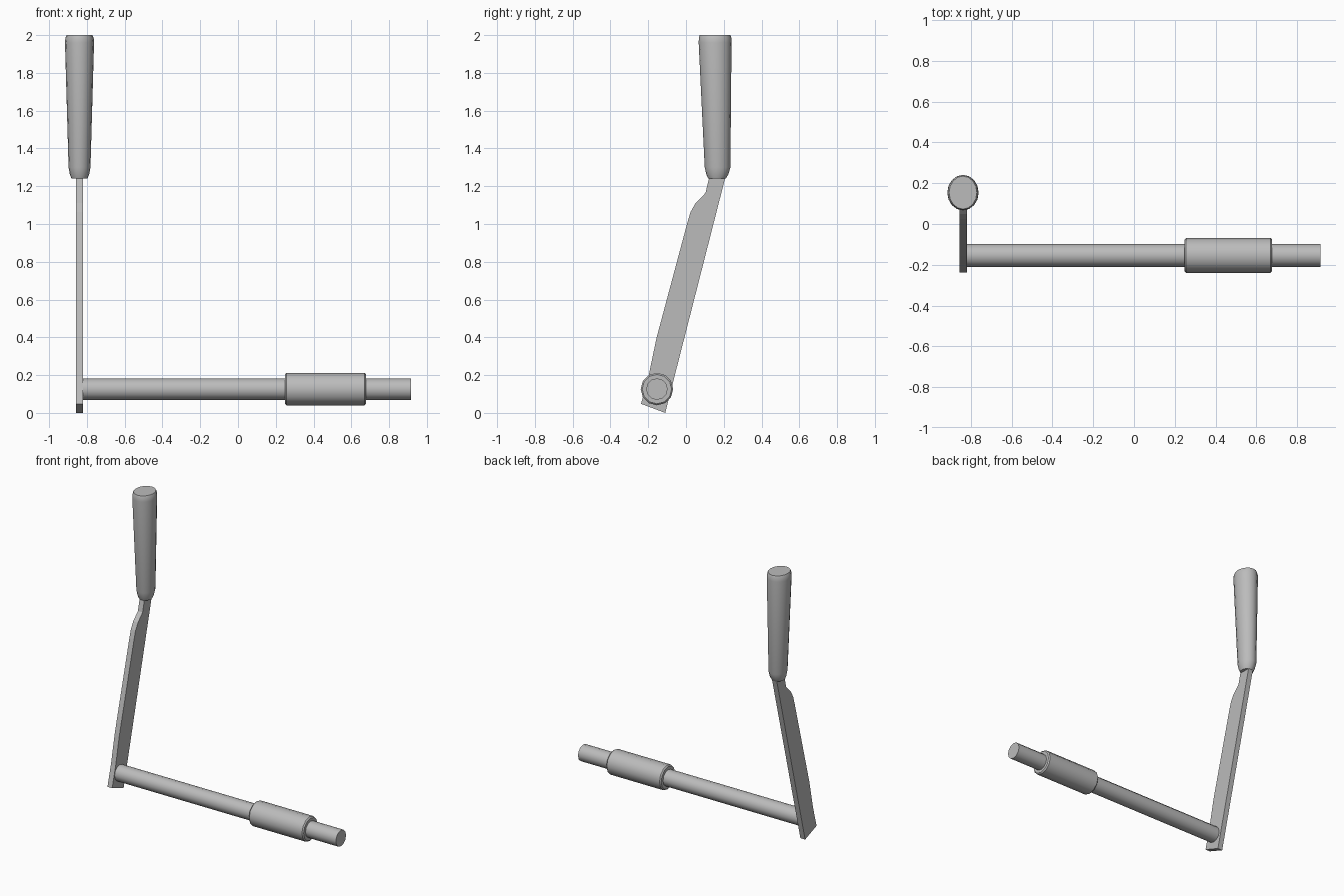
import bpy, bmesh, math

if "Cube" in bpy.data.objects:
    bpy.data.objects.remove(bpy.data.objects["Cube"])

grey = bpy.data.materials.new("plain_grey")
grey.diffuse_color = (0.5, 0.5, 0.5, 1)
grey.use_nodes = True
grey.node_tree.nodes["Principled BSDF"].inputs["Base Color"].default_value = grey.diffuse_color


def finish(name, bm, smooth=True):
    bmesh.ops.recalc_face_normals(bm, faces=bm.faces)
    me = bpy.data.meshes.new(name)
    bm.to_mesh(me)
    bm.free()
    ob = bpy.data.objects.new(name, me)
    bpy.context.collection.objects.link(ob)
    me.materials.append(grey)
    if smooth:
        bpy.ops.object.select_all(action='DESELECT')
        ob.select_set(True)
        bpy.context.view_layer.objects.active = ob
        bpy.ops.object.shade_smooth_by_angle(angle=math.radians(40))
    return ob


def loft(name, rings):
    """Skin a list of closed rings and cap both ends."""
    bm = bmesh.new()
    loops = [[bm.verts.new(p) for p in ring] for ring in rings]
    n = len(loops[0])
    for a, b in zip(loops, loops[1:]):
        for i in range(n):
            j = (i + 1) % n
            bm.faces.new((a[i], a[j], b[j], b[i]))
    bm.faces.new(loops[0])
    bm.faces.new(loops[-1])
    return finish(name, bm)


def ring_x(x, r, n=12):
    angles = [2 * math.pi * i / n for i in range(n)]
    return [(x, -0.154 + r * math.cos(a), 0.126 + r * math.sin(a)) for a in angles]


def ring_z(z, cy, rx, ry, n=16):
    angles = [2 * math.pi * i / n for i in range(n)]
    return [(-0.839 + rx * math.cos(a), cy + ry * math.sin(a), z) for a in angles]


# horizontal shaft and its thicker collar
loft("shaft", [ring_x(-0.825, 0.057), ring_x(0.915, 0.057)])
loft("collar", [ring_x(0.248, 0.078), ring_x(0.256, 0.086),
                ring_x(0.669, 0.086), ring_x(0.677, 0.078)])

# tapered oval grip
loft("grip", [ring_z(*r) for r in (
    (1.240, 0.164, 0.042, 0.046), (1.262, 0.166, 0.051, 0.058),
    (1.300, 0.167, 0.058, 0.068), (1.960, 0.154, 0.077, 0.087),
    (1.985, 0.154, 0.075, 0.086), (2.000, 0.154, 0.068, 0.081))])

# flat lever arm, extruded from its side outline
outline = [(-0.238, 0.048), (-0.110, 0.0), (0.209, 1.250), (0.124, 1.250),
           (0.103, 1.164), (0.050, 1.110), (0.024, 1.063), (0.008, 1.010),
           (-0.156, 0.397), (-0.198, 0.196)]
bm = bmesh.new()
face = bm.faces.new([bm.verts.new((-0.857, y, z)) for y, z in outline])
ext = bmesh.ops.extrude_face_region(bm, geom=[face])
for v in ext["geom"]:
    if isinstance(v, bmesh.types.BMVert):
        v.co.x = -0.820
finish("lever_arm", bm, smooth=False)
